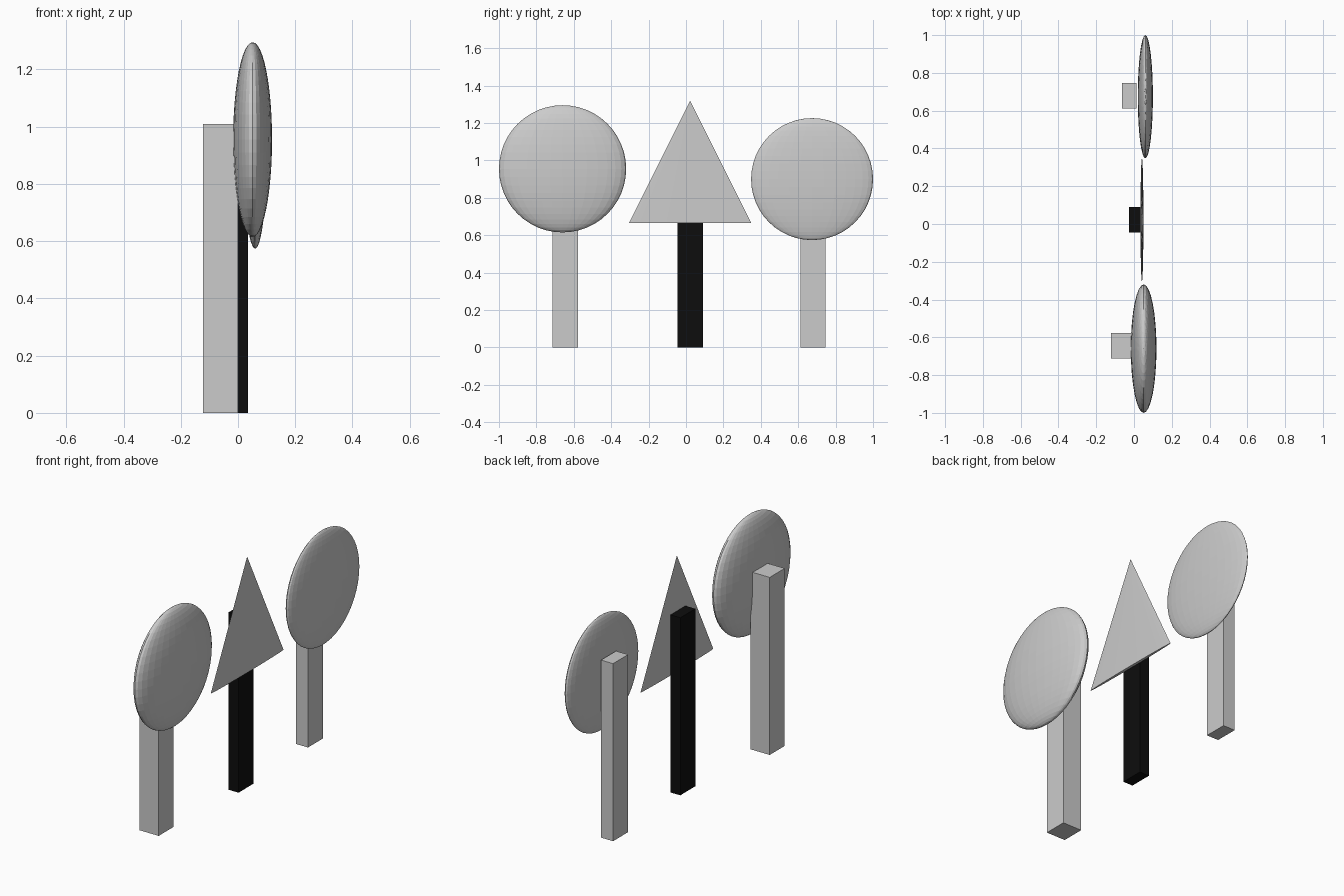
import bpy
import bmesh
from mathutils import Matrix, Vector

if "Cube" in bpy.data.objects:
    bpy.data.objects.remove(bpy.data.objects["Cube"])


def make_material(name, value):
    mat = bpy.data.materials.new(name)
    mat.diffuse_color = (value, value, value, 1.0)
    mat.use_nodes = True
    mat.node_tree.nodes["Principled BSDF"].inputs["Base Color"].default_value = mat.diffuse_color
    return mat


GREY = make_material("light grey", 0.6)
BLACK = make_material("black", 0.004)


def finish(name, bm, mat):
    bmesh.ops.recalc_face_normals(bm, faces=bm.faces)
    mesh = bpy.data.meshes.new(name)
    bm.to_mesh(mesh)
    bm.free()
    mesh.materials.append(mat)
    obj = bpy.data.objects.new(name, mesh)
    bpy.context.collection.objects.link(obj)


def placed(center, size):
    return Matrix.Translation(center) @ Matrix.Diagonal((*size, 1.0))


def trunk(name, x0, x1, y0, y1, height, mat):
    bm = bmesh.new()
    center = Vector(((x0 + x1) / 2, (y0 + y1) / 2, height / 2))
    bmesh.ops.create_cube(bm, size=1, matrix=placed(center, (x1 - x0, y1 - y0, height)))
    finish(name, bm, mat)


def round_crown(name, center, half_depth, radius):
    bm = bmesh.new()
    bmesh.ops.create_uvsphere(bm, u_segments=32, v_segments=24, radius=1,
                              matrix=placed(center, (half_depth, radius, radius)))
    finish(name, bm, GREY)


def pointed_crown(name, center, half_depth, radius, height):
    bm = bmesh.new()
    bmesh.ops.create_cone(bm, cap_ends=True, segments=32, radius1=1, radius2=0, depth=1,
                          matrix=placed(center, (half_depth, radius, height)))
    finish(name, bm, GREY)


# Square trunks
trunk("front_trunk", -0.122, 0.0, -0.713, -0.578, 1.01, GREY)
trunk("middle_trunk", -0.027, 0.035, -0.045, 0.09, 1.01, BLACK)
trunk("back_trunk", -0.064, 0.012, 0.612, 0.747, 1.01, GREY)

# Flattened crowns
round_crown("front_round_crown", (0.051, -0.66, 0.955), 0.068, 0.34)
pointed_crown("middle_pointed_crown", (0.042, 0.022, 0.9925), 0.008, 0.327, 0.655)
round_crown("back_round_crown", (0.06, 0.674, 0.90), 0.04, 0.326)
